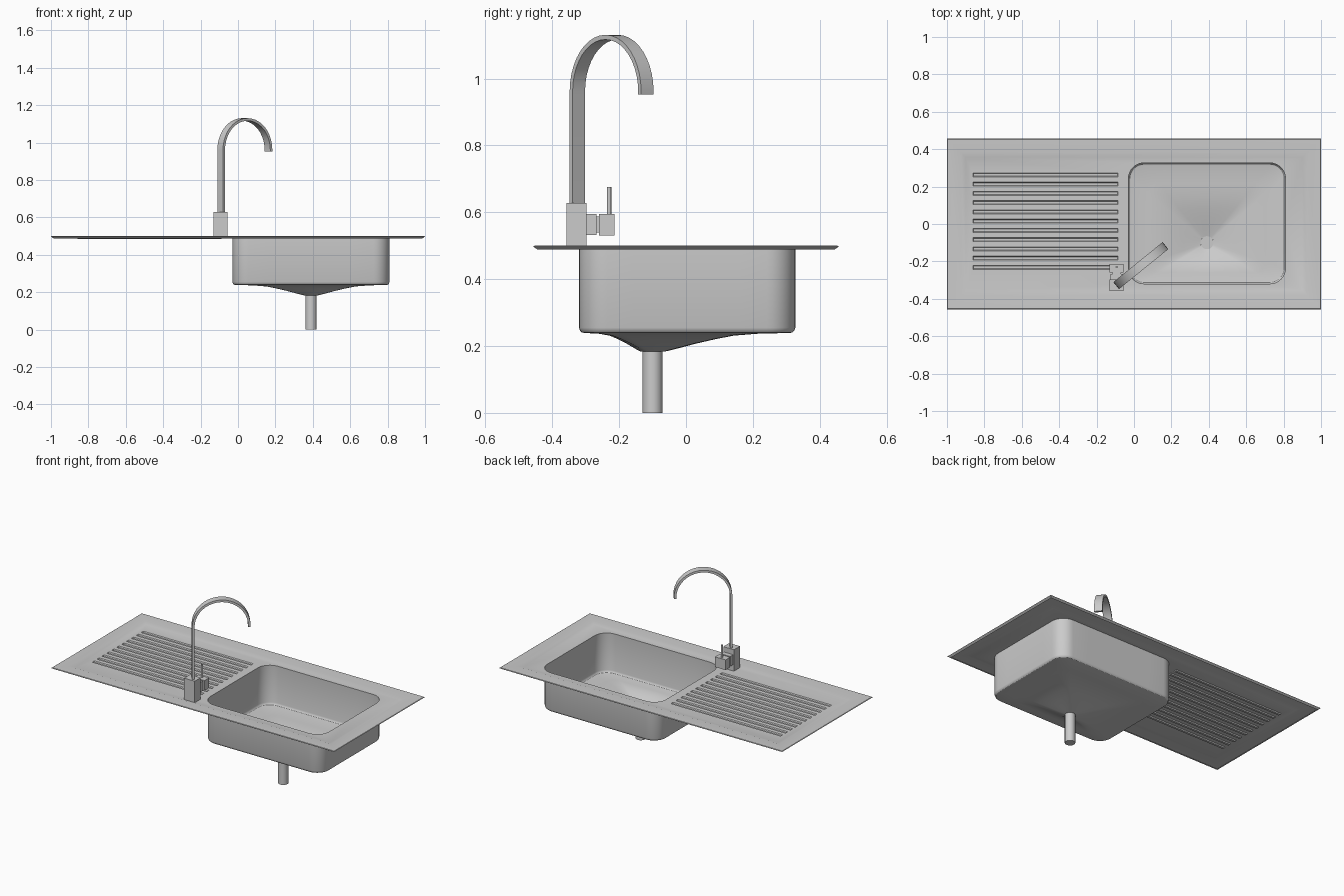
import bpy, bmesh, math
from mathutils import Vector

if "Cube" in bpy.data.objects:
    bpy.data.objects.remove(bpy.data.objects["Cube"])


def finish(name, bm, angle=35):
    bmesh.ops.recalc_face_normals(bm, faces=bm.faces[:])
    me = bpy.data.meshes.new(name)
    bm.to_mesh(me)
    bm.free()
    ob = bpy.data.objects.new(name, me)
    bpy.context.collection.objects.link(ob)
    bpy.ops.object.select_all(action='DESELECT')
    ob.select_set(True)
    bpy.context.view_layer.objects.active = ob
    bpy.ops.object.shade_smooth_by_angle(angle=math.radians(angle))
    return ob


def ring(bm, pts):
    return [bm.verts.new(p) for p in pts]


def bridge(bm, a, b):
    n = len(a)
    for i in range(n):
        bm.faces.new((a[i], a[(i + 1) % n], b[(i + 1) % n], b[i]))


def loop_edges(bm, vs):
    out = []
    for a, b in zip(vs, vs[1:] + vs[:1]):
        e = bm.edges.get((a, b))
        out.append(e or bm.edges.new((a, b)))
    return out


def rect(x0, x1, y0, y1, z):
    return [(x0, y0, z), (x1, y0, z), (x1, y1, z), (x0, y1, z)]


def round_rect(x0, x1, y0, y1, r, z, seg=8, side=6):
    corners = []
    for cx, cy, a0 in ((x0 + r, y0 + r, 180), (x1 - r, y0 + r, 270),
                       (x1 - r, y1 - r, 0), (x0 + r, y1 - r, 90)):
        corners.append([Vector((cx + r * math.cos(math.radians(a0 + 90 * i / seg)),
                                cy + r * math.sin(math.radians(a0 + 90 * i / seg)), z))
                        for i in range(seg + 1)])
    pts = []
    for k, c in enumerate(corners):
        nxt = corners[(k + 1) % 4][0]
        pts += c + [c[-1].lerp(nxt, j / side) for j in range(1, side)]
    return pts


def box(name, x0, x1, y0, y1, z0, z1):
    bm = bmesh.new()
    a, b = ring(bm, rect(x0, x1, y0, y1, z0)), ring(bm, rect(x0, x1, y0, y1, z1))
    bridge(bm, a, b)
    bm.faces.new(a)
    bm.faces.new(b)
    return finish(name, bm)


def cylinder(name, x, y, r, z0, z1, n):
    bm = bmesh.new()
    a, b = [ring(bm, [(x + r * math.cos(2 * math.pi * i / n),
                       y + r * math.sin(2 * math.pi * i / n), z) for i in range(n)])
            for z in (z0, z1)]
    bridge(bm, a, b)
    bm.faces.new(a)
    bm.faces.new(b)
    return finish(name, bm)


DECK = 0.491
DRAIN = Vector((0.39, -0.10, 0))

# Sheet-metal top: stepped rim, deck with grooves and bowl in one surface
bm = bmesh.new()
prev = None
for inset, z in ((0.014, 0.488), (0, 0.497), (0.004, 0.5), (0.075, 0.499), (0.1, DECK)):
    cur = ring(bm, rect(-1 + inset, 1 - inset, -0.457 + inset, 0.457 - inset, z))
    if prev:
        bridge(bm, prev, cur)
    prev = cur
edges = loop_edges(bm, prev)

bowl = (-0.03, 0.81, -0.32, 0.327)
top = ring(bm, round_rect(*bowl, 0.085, DECK))
edges += loop_edges(bm, top)
grooves = []
for i in range(11):
    y = 0.263 - 0.0495 * i
    g = ring(bm, rect(-0.86, -0.085, y - 0.011, y + 0.011, DECK))
    edges += loop_edges(bm, g)
    grooves.append((g, y))
bmesh.ops.triangle_fill(bm, edges=edges, use_beauty=True, normal=(0, 0, 1))

# Drainer grooves
for g, y in grooves:
    low = ring(bm, rect(-0.857, -0.088, y - 0.007, y + 0.007, DECK - 0.006))
    bridge(bm, g, low)
    bm.faces.new(low)

# Bowl walls, bottom fillet and funnel to the drain
prev = top
for d, z in ((0, 0.255), (0.003, 0.246), (0.008, 0.241), (0.016, 0.239)):
    x0, x1, y0, y1 = bowl
    pts = round_rect(x0 + d, x1 - d, y0 + d, y1 - d, 0.085 - d, z)
    cur = ring(bm, pts)
    bridge(bm, prev, cur)
    prev = cur
for t, z in ((0.25, 0.237), (0.45, 0.231), (0.6, 0.22), (0.75, 0.207), (0.9, 0.192), (1, 0.183)):
    new = []
    for p in pts:
        flat = Vector((p.x, p.y, 0))
        q = flat.lerp(DRAIN + (flat - DRAIN).normalized() * 0.035, t)
        new.append((q.x, q.y, z))
    cur = ring(bm, new)
    bridge(bm, prev, cur)
    prev = cur
finish("sink_top_and_bowl", bm, 30)

# Drain
cylinder("drain_pipe", DRAIN.x, DRAIN.y, 0.03, 0, 0.185, 16)
cylinder("drain_plug", DRAIN.x, DRAIN.y, 0.035, 0.183, 0.189, 24)

# Tap body and lever
box("tap_body", -0.13, -0.055, -0.358, -0.298, DECK, 0.628)
box("valve_mount", -0.125, -0.06, -0.298, -0.268, 0.532, 0.595)
box("valve_neck", -0.115, -0.07, -0.268, -0.26, 0.54, 0.587)
box("lever_block", -0.13, -0.055, -0.26, -0.214, 0.53, 0.595)
cylinder("lever_pin", -0.0925, -0.23, 0.0065, 0.595, 0.676, 12)

# Flat ribbon spout swept along a riser and a half circle
start = Vector((-0.09, -0.325, 0))
tip = Vector((0.163, -0.12, 0))
along = (tip - start).normalized()
across = Vector((-along.y, along.x, 0))
R = (tip - start).length / 2
centre = (start + tip) / 2 + Vector((0, 0, 0.961))
path = [(start + Vector((0, 0, 0.62)), -along)]
for i in range(21):
    a = math.pi * (1 - i / 20)
    out = along * math.cos(a) + Vector((0, 0, math.sin(a)))
    path.append((centre + out * R, out))
path.append((tip + Vector((0, 0, 0.953)), along))
bm = bmesh.new()
W, T = 0.024, 0.007
first = prev = None
for c, out in path:
    cur = ring(bm, [c + across * W * s + out * T * u
                    for s, u in ((1, 1), (-1, 1), (-1, -1), (1, -1))])
    if prev:
        bridge(bm, prev, cur)
    else:
        first = cur
    prev = cur
bm.faces.new(first)
bm.faces.new(prev)
finish("spout", bm)
